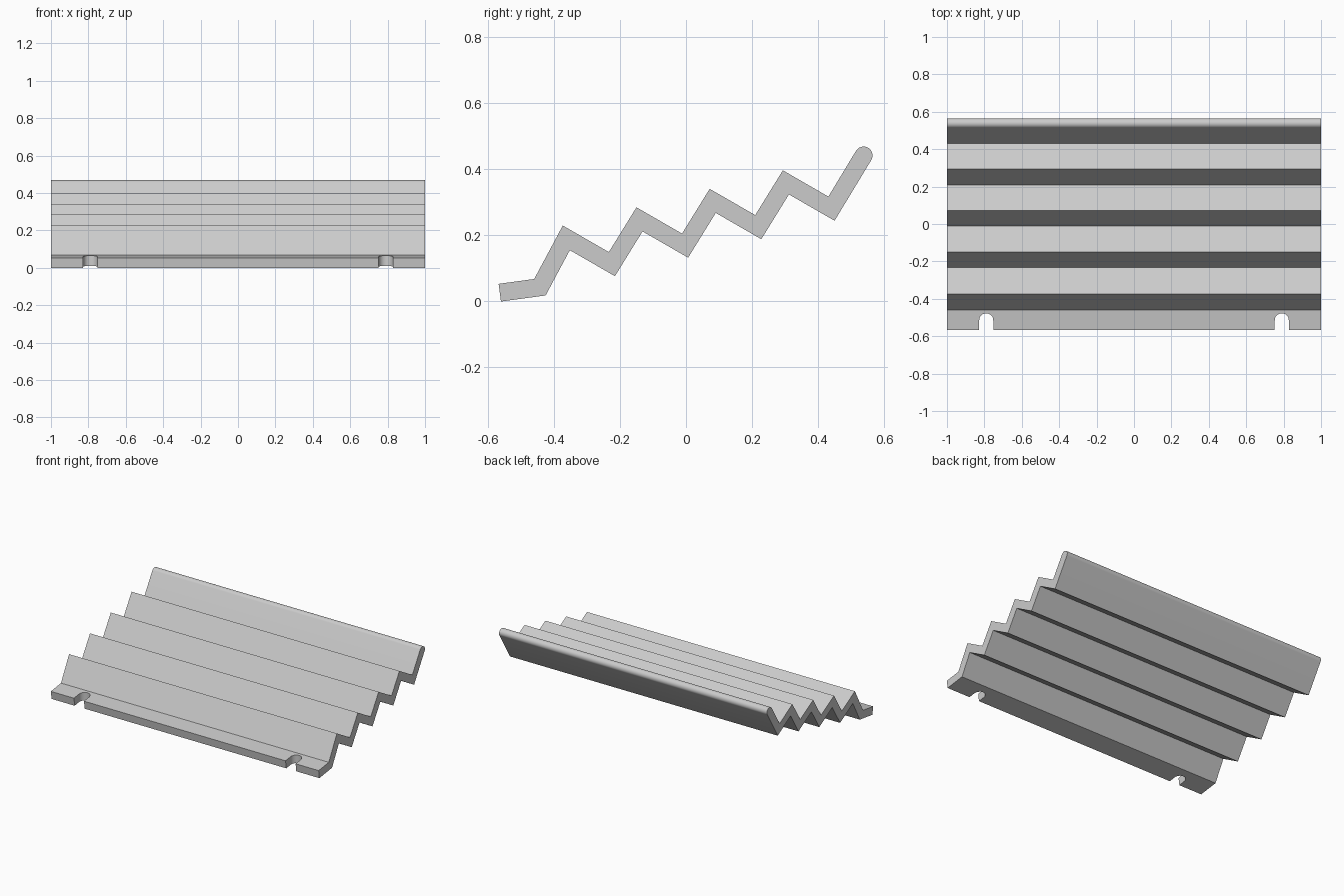
import bpy, bmesh, math
from mathutils import Vector

cube = bpy.data.objects.get("Cube")
if cube:
    bpy.data.objects.remove(cube, do_unlink=True)

HALF = 0.027            # half of the sheet thickness
STEP = Vector((0.2217, 0.056))

grey = bpy.data.materials.new("light_grey")
grey.use_nodes = True
colour = (0.6, 0.6, 0.6, 1)
grey.diffuse_color = colour
grey.node_tree.nodes["Principled BSDF"].inputs["Base Color"].default_value = colour


def prism(name, outline, to_3d, depth):
    """Extrude a 2D outline into a closed solid."""
    bm = bmesh.new()
    face = bm.faces.new([bm.verts.new(to_3d(p)) for p in outline])
    out = bmesh.ops.extrude_face_region(bm, geom=[face])
    moved = [v for v in out["geom"] if isinstance(v, bmesh.types.BMVert)]
    bmesh.ops.translate(bm, verts=moved, vec=depth)
    bmesh.ops.recalc_face_normals(bm, faces=bm.faces)
    mesh = bpy.data.meshes.new(name)
    bm.to_mesh(mesh)
    bm.free()
    obj = bpy.data.objects.new(name, mesh)
    bpy.context.collection.objects.link(obj)
    mesh.materials.append(grey)
    return obj


# Centre line of the folded sheet: front lip, four zigzag steps, last riser
line = [Vector((-0.564, 0.0265)), Vector((-0.4425, 0.043))]
for i in range(4):
    line += [Vector((-0.3625, 0.1925)) + STEP * i, Vector((-0.2245, 0.113)) + STEP * i]
line.append(Vector((0.538, 0.442)))


def normal(a, b):
    d = (b - a).normalized()
    return Vector((-d.y, d.x))


# Mitred offset to both sides of the centre line
upper, lower = [], []
for i, p in enumerate(line):
    n1 = normal(line[max(i - 1, 0)], line[max(i, 1)])
    last = len(line) - 1
    n2 = normal(line[min(i, last - 1)], line[min(i + 1, last)])
    offset = (n1 + n2) * HALF / (1 + n1.dot(n2))
    upper.append(p + offset)
    lower.append(p - offset)

# Rounded top edge
n = normal(line[-2], line[-1])
d = Vector((n.y, -n.x))
SEG = 24
cap = [line[-1] + (n * math.cos(math.pi * k / SEG) + d * math.sin(math.pi * k / SEG)) * HALF
       for k in range(1, SEG)]

sheet = prism("folded_sheet", upper + cap + lower[::-1],
              lambda p: (-1, p.x, p.y), (2, 0, 0))

# Two round-ended slots in the front lip
R = 0.0375
for side in (-1, 1):
    x = 0.79 * side
    arc = [(x + R * math.cos(math.pi * k / SEG), -0.515 + R * math.sin(math.pi * k / SEG))
           for k in range(SEG + 1)]
    cutter = prism("slot_cutter", arc + [(x - R, -0.7), (x + R, -0.7)],
                   lambda p: (p[0], p[1], -0.05), (0, 0, 0.2))
    bpy.context.view_layer.objects.active = sheet
    mod = sheet.modifiers.new("slot", "BOOLEAN")
    mod.operation = "DIFFERENCE"
    mod.solver = "EXACT"
    mod.object = cutter
    bpy.ops.object.modifier_apply(modifier=mod.name)
    bpy.data.objects.remove(cutter, do_unlink=True)

# Smooth the rounded edge and slots, keep the folds sharp
bpy.ops.object.select_all(action="DESELECT")
sheet.select_set(True)
bpy.context.view_layer.objects.active = sheet
bpy.ops.object.shade_smooth_by_angle(angle=math.radians(30))
